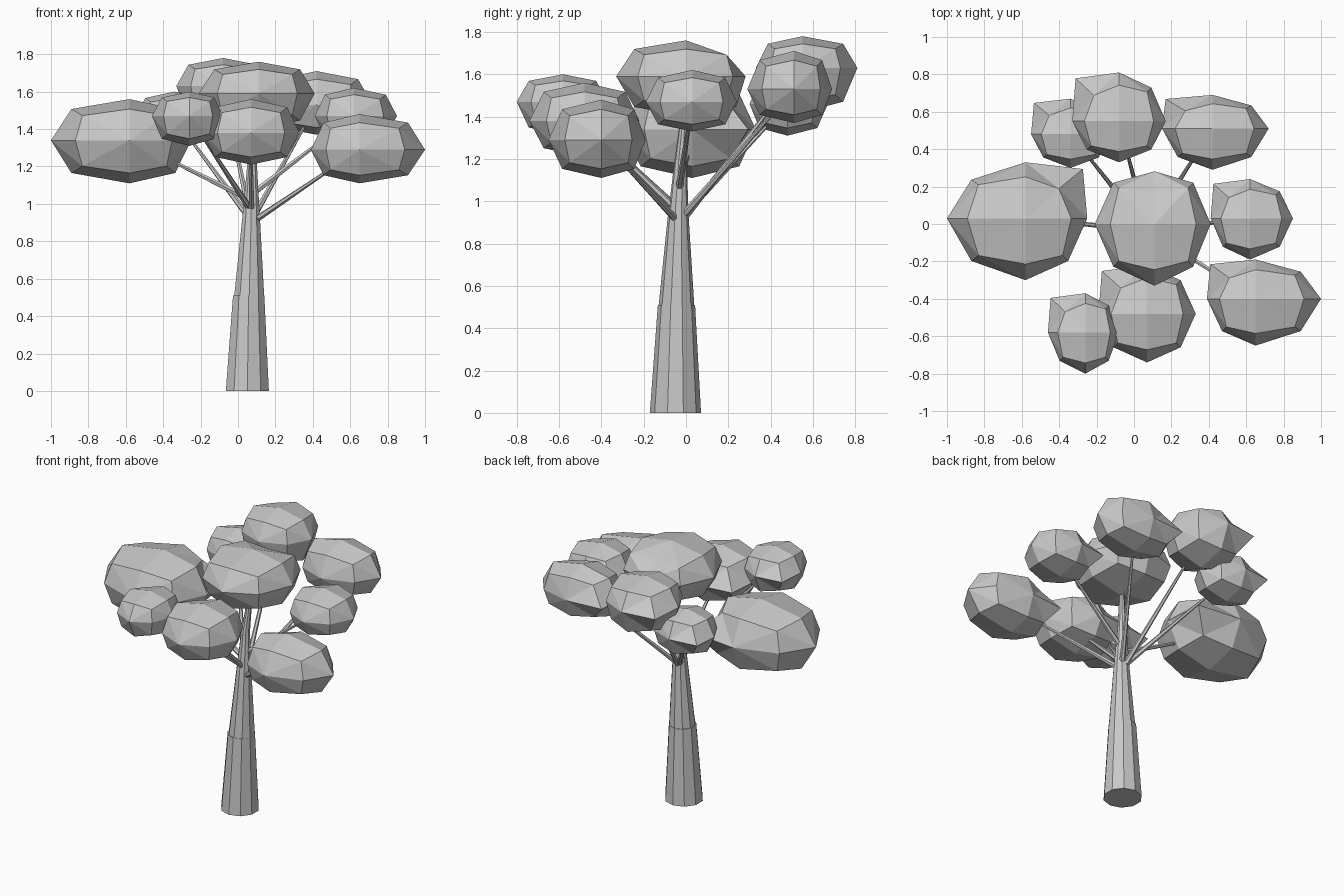
import bpy
import bmesh
from mathutils import Vector

if "Cube" in bpy.data.objects:
    bpy.data.objects.remove(bpy.data.objects["Cube"], do_unlink=True)

grey = bpy.data.materials.new("plain_grey")
grey.use_nodes = True
COLOUR = (0.58, 0.58, 0.58, 1)
grey.diffuse_color = COLOUR
grey.node_tree.nodes["Principled BSDF"].inputs["Base Color"].default_value = COLOUR


def finish(bm, name):
    bmesh.ops.recalc_face_normals(bm, faces=bm.faces)
    mesh = bpy.data.meshes.new(name)
    bm.to_mesh(mesh)
    bm.free()
    mesh.materials.append(grey)
    obj = bpy.data.objects.new(name, mesh)
    bpy.context.collection.objects.link(obj)


def tube(name, points, sides, axis=Vector((0, 0, 1))):
    """Tapered limb through (position, radius) pairs, rings facing along axis."""
    bm = bmesh.new()
    turn = Vector((0, 0, 1)).rotation_difference(axis)
    rings = []
    for pos, radius in points:
        ring = bmesh.ops.create_circle(bm, segments=sides, radius=radius)["verts"]
        for v in ring:
            v.co = turn @ v.co + Vector(pos)
        rings.append(ring)
    for low, high in zip(rings, rings[1:]):
        for i in range(sides):
            j = (i + 1) % sides
            bm.faces.new((low[i], low[j], high[j], high[i]))
    bm.faces.new(rings[0][::-1])
    bm.faces.new(rings[-1])
    finish(bm, name)


def leaf_clump(name, centre, low, high, bulge):
    """Faceted ball made from a once-divided cube, stretched per direction."""
    bm = bmesh.new()
    bmesh.ops.create_cube(bm, size=2)
    bmesh.ops.subdivide_edges(bm, edges=bm.edges, cuts=1, use_grid_fill=True)
    # Fold every quad from its side's middle to the cube corner
    for face in list(bm.faces):
        order = sorted(face.verts, key=lambda v: v.co.length)
        bmesh.utils.face_split(face, order[0], order[-1])
    for v in bm.verts:
        sx, sy, sz = (round(c) for c in v.co)
        kind = abs(sx) + abs(sy) + abs(sz)
        # Pull edge middles and corners in to round the cube
        out, up = {1: (1, 1), 2: (0.74, 0.76), 3: (0.6, 0.6)}[kind]
        if kind == 2 and sz == 0:
            out = 0.69
        u = Vector((sx * out, sy * out, sz * up))
        # One rear corner of each clump swells outward, with a dent above it
        if sx == bulge and sy == 1:
            if sz == 0:
                u = Vector((sx * 0.93, 0.88, 0))
            elif sz == 1:
                u = Vector((sx * 0.54, 0.53, 0.62))
        v.co = [c + (t * (h - c) if t > 0 else t * (c - l))
                for c, l, h, t in zip(centre, low, high, u)]
    finish(bm, name)


# Trunk in two stacked sections, then a thin leader into the crown
tube("trunk_lower", [((0.05, -0.05, 0), 0.121), ((0.057, -0.045, 0.51), 0.088)], 10)
tube("trunk_upper", [((0.06, -0.045, 0.51), 0.084), ((0.07, -0.037, 0.92), 0.05),
                     ((0.075, -0.025, 1.2), 0.028), ((0.1, 0, 1.5), 0.012)], 10)

# Leaf clumps: name, centre, lower bounds, upper bounds, bulging side, branch height
clumps = [
    ("left_far", (-0.58, 0.03, 1.34), (-1, -0.3, 1.11), (-0.25, 0.33, 1.56), 1, 1.02),
    ("back_middle", (-0.08, 0.55, 1.63), (-0.33, 0.33, 1.42), (0.17, 0.81, 1.78), -1, 0.89),
    ("back_right", (0.42, 0.51, 1.53), (0.15, 0.29, 1.37), (0.72, 0.69, 1.71), -1, 0.91),
    ("back_left", (-0.34, 0.48, 1.46), (-0.55, 0.3, 1.31), (-0.12, 0.67, 1.6), -1, 0.91),
    ("crown", (0.11, 0, 1.59), (-0.21, -0.33, 1.4), (0.41, 0.32, 1.76), 0, 0),
    ("right_side", (0.62, 0.03, 1.47), (0.41, -0.19, 1.33), (0.85, 0.24, 1.62), -1, 1.05),
    ("front_right", (0.65, -0.4, 1.29), (0.39, -0.65, 1.11), (1, -0.19, 1.48), -1, 0.9),
    ("front_middle", (0.07, -0.48, 1.38), (-0.19, -0.74, 1.21), (0.33, -0.22, 1.56), -1, 0.95),
    ("front_left", (-0.26, -0.58, 1.47), (-0.46, -0.8, 1.31), (-0.08, -0.37, 1.6), -1, 0.96),
]
for name, centre, low, high, bulge, height in clumps:
    leaf_clump("leaves_" + name, centre, low, high, bulge)
    if height:
        root = Vector((0.072, -0.034, height))
        tip = root.lerp(Vector(centre), 0.8)
        tube("branch_" + name, [(root, 0.018), (tip, 0.008)], 6, tip - root)
